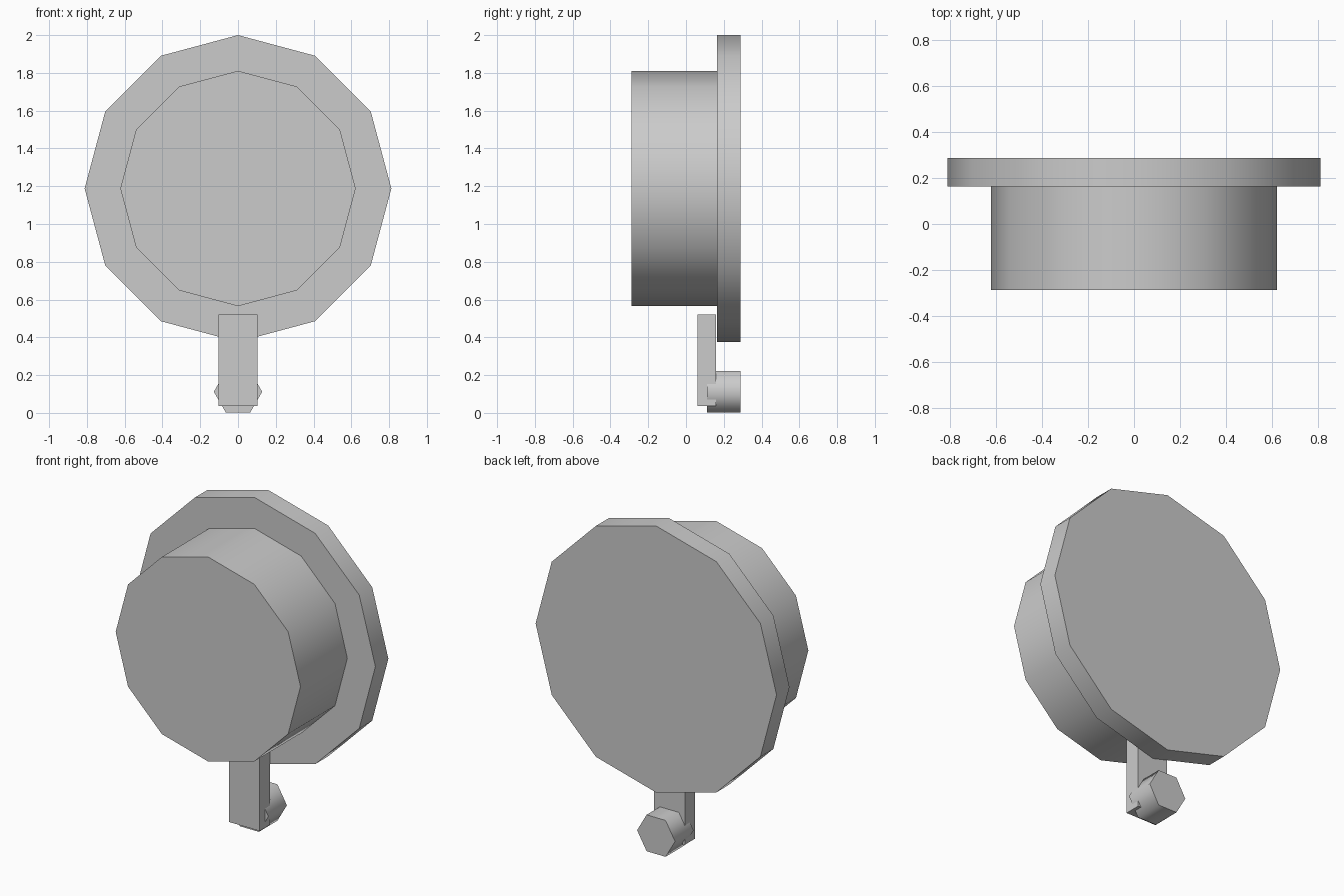
import bpy, bmesh, math

if "Cube" in bpy.data.objects:
    bpy.data.objects.remove(bpy.data.objects["Cube"])

grey = bpy.data.materials.new("light_grey")
grey.diffuse_color = (0.6, 0.6, 0.6, 1)
grey.use_nodes = True
grey.node_tree.nodes["Principled BSDF"].inputs["Base Color"].default_value = grey.diffuse_color


def finish(name, bm):
    bmesh.ops.recalc_face_normals(bm, faces=bm.faces)
    me = bpy.data.meshes.new(name)
    bm.to_mesh(me)
    bm.free()
    me.materials.append(grey)
    ob = bpy.data.objects.new(name, me)
    bpy.context.collection.objects.link(ob)
    return ob


def disc(name, sides, radius, zc, y0, y1):
    """Prism along y with a corner on +x, smooth rim and sharp caps."""
    bm = bmesh.new()
    rings = []
    for y in (y0, y1):
        rings.append([bm.verts.new((radius * math.cos(math.tau * i / sides), y,
                                    zc + radius * math.sin(math.tau * i / sides)))
                      for i in range(sides)])
    a, b = rings
    bm.faces.new(a)
    bm.faces.new(b[::-1])
    for i in range(sides):
        j = (i + 1) % sides
        bm.faces.new((a[i], b[i], b[j], a[j])).smooth = True
    for e in bm.edges:  # cap outlines stay sharp
        e.smooth = abs(e.verts[0].co.y - e.verts[1].co.y) > 1e-4
    return finish(name, bm)


def box(name, lo, hi):
    bm = bmesh.new()
    bmesh.ops.create_cube(bm, size=1)
    for v in bm.verts:
        v.co = [l + (c + 0.5) * (h - l) for c, l, h in zip(v.co, lo, hi)]
    return finish(name, bm)


# Round body: wide back flange and narrower front drum
disc("back_flange", 12, 0.812, 1.188, 0.163, 0.288)
disc("front_drum", 12, 0.623, 1.188, -0.288, 0.163)

# Hanging strap and hexagonal stud behind its lower end
box("strap", (-0.104, 0.06, 0.036), (0.104, 0.16, 0.52))
disc("hex_stud", 6, 0.128, 0.112, 0.11, 0.288)
